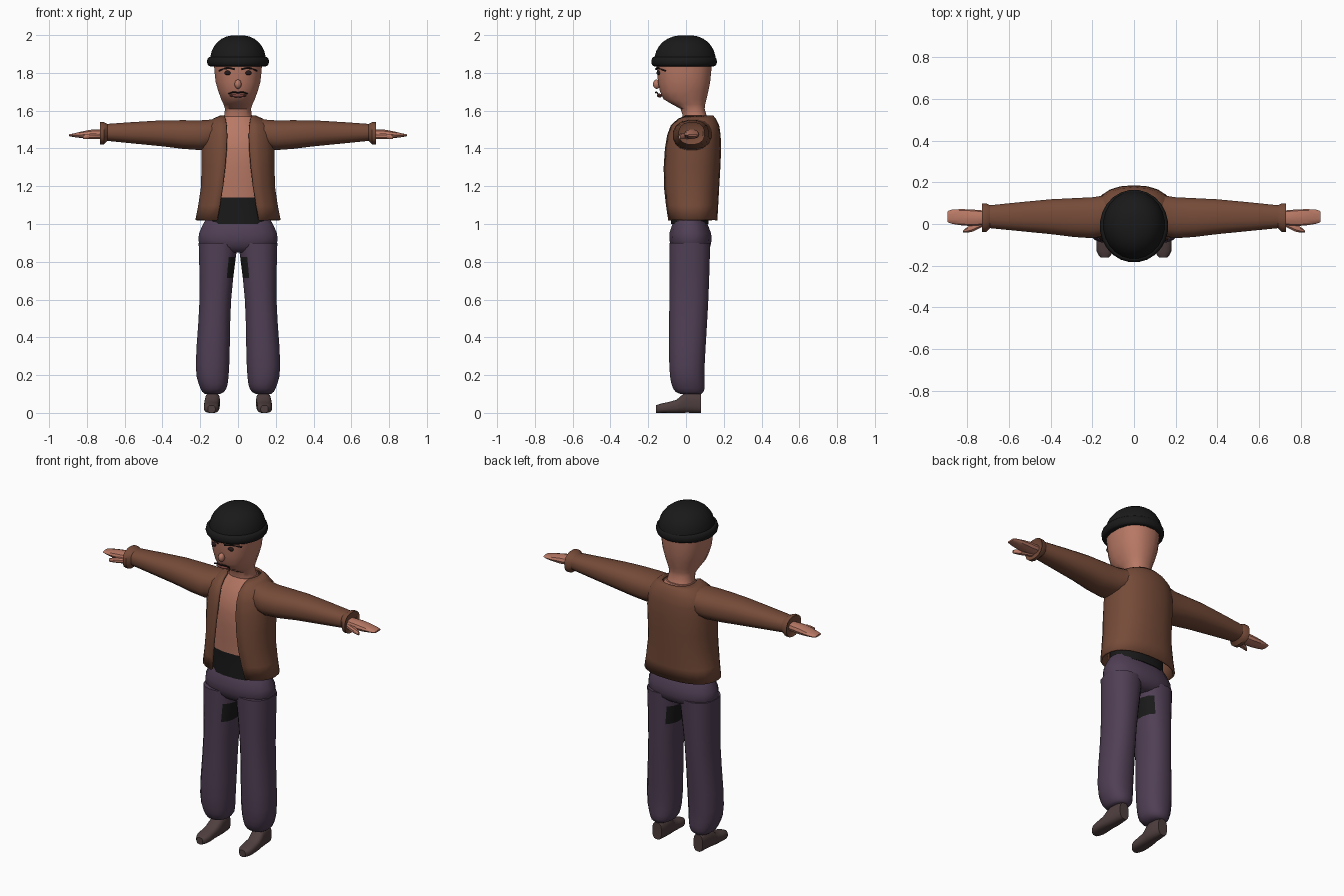
import bpy, bmesh
from math import sin, cos, pi, asin, sqrt, radians

cube = bpy.data.objects.get("Cube")
if cube:
    bpy.data.objects.remove(cube, do_unlink=True)


def material(name, red, green, blue):
    m = bpy.data.materials.new(name)
    m.use_nodes = True
    m.diffuse_color = (red, green, blue, 1)
    m.node_tree.nodes["Principled BSDF"].inputs["Base Color"].default_value = m.diffuse_color
    return m


SKIN = material("skin", .48, .19, .13)
JACKET = material("brown_jacket", .18, .07, .04)
PANTS = material("plum_cloth", .08, .05, .09)
BLACK = material("black_knit", .01, .01, .01)
SHOE = material("dark_leather", .08, .05, .05)
HAIR = material("dark_hair", .02, .01, .01)
LIP = material("lips", .2, .06, .05)


# Cross-sections: position along the part, then centre and half size both ways
def standing(z, half, front, back, x=0, gap=0):
    return z, x, half, (front + back) / 2, (back - front) / 2, gap


def reaching(x, front, back, bottom, top):
    return x, (front + back) / 2, (back - front) / 2, (bottom + top) / 2, (top - bottom) / 2, 0


def pointing(y, x, half, top):
    return y, x, half, top / 2, top / 2, 0


PLACE = {standing: lambda t, a, b: (a, b, t),
         reaching: lambda t, a, b: (t, a, b),
         pointing: lambda t, a, b: (a, t, b)}


def smooth_between(keys, steps):
    """Fill in a smooth run of sections between the key sections."""
    padded = [keys[0], *keys, keys[-1]]
    result = []
    for before, start, end, after in zip(padded, padded[1:], padded[2:], padded[3:]):
        for step in range(steps):
            u = step / steps
            result.append([
                p + u / 2 * (q - o + u * (2 * o - 5 * p + 4 * q - r + u * (3 * (p - q) + r - o)))
                for o, p, q, r in zip(before, start, end, after)])
    return result + [keys[-1]]


def finish(obj, materials, mirror=False):
    for m in materials:
        obj.data.materials.append(m)
    if mirror:
        obj.modifiers.new("mirror", "MIRROR")
    bpy.ops.object.select_all(action="DESELECT")
    obj.select_set(True)
    bpy.context.view_layer.objects.active = obj
    bpy.ops.object.shade_smooth_by_angle(angle=radians(40))
    return obj


def add_object(name, bm, materials, mirror):
    mesh = bpy.data.meshes.new(name)
    bm.to_mesh(mesh)
    bm.free()
    obj = bpy.data.objects.new(name, mesh)
    bpy.context.collection.objects.link(obj)
    return finish(obj, materials, mirror)


def loft(name, kind, keys, materials, sides=16, steps=2, power=.85, mirror=False, rule=None):
    """Skin over sections; sections with a gap stay open at the front."""
    bm = bmesh.new()
    is_open = keys[0][-1] > 0
    loops = []
    for t, a, half_a, b, half_b, gap in smooth_between(keys, steps):
        start = asin((gap / half_a) ** (1 / power)) if is_open else pi / sides
        span = 2 * (pi - start) if is_open else 2 * pi
        loop = []
        for i in range(sides + is_open):
            angle = start + span * i / sides - pi / 2
            c, s = (abs(v) ** power * (1 if v > 0 else -1) for v in (cos(angle), sin(angle)))
            loop.append(bm.verts.new(PLACE[kind](t, a + half_a * c, b + half_b * s)))
        loops.append(loop)
    for low, high in zip(loops, loops[1:]):
        for i in range(sides):
            j = (i + 1) % len(low)
            bm.faces.new((low[i], low[j], high[j], high[i]))
    if not is_open:
        bm.faces.new(loops[0])
        bm.faces.new(loops[-1])
    bmesh.ops.recalc_face_normals(bm, faces=bm.faces)
    if rule:
        for face in bm.faces:
            face.material_index = rule(face.calc_center_median(), face.normal)
    return add_object(name, bm, materials, mirror)


def ball(name, centre, radii, mat, mirror=False):
    bm = bmesh.new()
    bmesh.ops.create_uvsphere(bm, u_segments=12, v_segments=8, radius=1)
    for v in bm.verts:
        v.co = [c * r + m for c, r, m in zip(v.co, radii, centre)]
    add_object(name, bm, [mat], mirror)


# Head and neck
loft("head", standing, [
    standing(z=1.55, half=.08, front=-.02, back=.12),
    standing(z=1.61, half=.07, front=-.03, back=.1),
    standing(z=1.66, half=.09, front=-.12, back=.11),
    standing(z=1.75, half=.12, front=-.15, back=.13),
    standing(z=1.86, half=.13, front=-.16, back=.14)], [SKIN])

# Knitted cap: a dome with a rolled rim
dome, rim = [], []
for i in range(8):
    rise, roll = radians(12 * i), pi * i / 7 - pi / 2
    r = cos(rise) ** .8
    dome.append(standing(1.86 + .14 * sin(rise), .15 * r, -.17 * r, .16 * r))
    r = .15 + .015 * cos(roll)
    rim.append(standing(1.86 + .025 * sin(roll), r, -.02 - r, r))
loft("cap", standing, dome, [BLACK], sides=24, steps=1, power=1)
loft("cap_rim", standing, rim, [BLACK], sides=24, steps=1, power=1)


# Face, laid on the front of the head
def face_y(x):
    return -.01 - .15 * sqrt(1 - (x / .13) ** 2)


def hair_strip(name, half_gap, width, z, arch, radius):
    curve = bpy.data.curves.new(name, "CURVE")
    curve.dimensions = "3D"
    curve.bevel_depth = radius
    curve.bevel_resolution = 1
    curve.use_fill_caps = True
    line = curve.splines.new("POLY")
    line.points.add(4)
    for i, point in enumerate(line.points):
        x = half_gap + width * i / 4
        point.co = (x, face_y(x), z + arch * sin(pi * i / 4) - arch * i / 4, 1)
    obj = bpy.data.objects.new(name, curve)
    bpy.context.collection.objects.link(obj)
    bpy.ops.object.select_all(action="DESELECT")
    obj.select_set(True)
    bpy.context.view_layer.objects.active = obj
    bpy.ops.object.convert(target="MESH")
    bpy.context.object.data.materials.clear()
    finish(bpy.context.object, [HAIR], mirror=True)


hair_strip("eyebrows", half_gap=.02, width=.08, z=1.82, arch=.01, radius=.006)
hair_strip("moustache", half_gap=0, width=.05, z=1.695, arch=.006, radius=.004)
ball("eyes", (.055, face_y(.055), 1.8), (.017, .01, .012), HAIR, mirror=True)
ball("mouth", (0, -.14, 1.68), (.045, .015, .01), LIP)
ball("nose", (0, -.155, 1.74), (.018, .02, .025), SKIN)

# Bare torso with a black waistband
loft("torso", standing, [
    standing(z=1, half=.16, front=-.08, back=.12),
    standing(z=1.14, half=.16, front=-.08, back=.12),
    standing(z=1.3, half=.16, front=-.09, back=.14),
    standing(z=1.45, half=.17, front=-.08, back=.14),
    standing(z=1.57, half=.08, front=-.02, back=.12)], [SKIN, BLACK],
    rule=lambda centre, normal: int(centre.z < 1.14))

# Open jacket
jacket = loft("jacket", standing, [
    standing(z=1.02, half=.22, front=-.1, back=.16, gap=.11),
    standing(z=1.2, half=.19, front=-.12, back=.17, gap=.08),
    standing(z=1.4, half=.19, front=-.11, back=.18, gap=.06),
    standing(z=1.52, half=.17, front=-.08, back=.17, gap=.06),
    standing(z=1.57, half=.09, front=-.02, back=.14, gap=.07)], [JACKET], sides=20)
shell = jacket.modifiers.new("thickness", "SOLIDIFY")
shell.thickness = .012
shell.offset = 0

# Sleeves and flared cuffs that turn inward
loft("sleeves", reaching, [
    reaching(x=.08, front=-.04, back=.15, bottom=1.42, top=1.56),
    reaching(x=.2, front=-.07, back=.13, bottom=1.39, top=1.55),
    reaching(x=.4, front=-.05, back=.12, bottom=1.41, top=1.55),
    reaching(x=.7, front=-.02, back=.09, bottom=1.44, top=1.53)], [JACKET], mirror=True)
loft("cuffs", reaching, [
    reaching(x=.69, front=-.02, back=.09, bottom=1.44, top=1.53),
    reaching(x=.71, front=-.04, back=.1, bottom=1.42, top=1.54),
    reaching(x=.73, front=-.04, back=.1, bottom=1.42, top=1.54),
    reaching(x=.72, front=-.02, back=.09, bottom=1.44, top=1.52)],
    [JACKET], steps=1, mirror=True)

# Hands
loft("hands", reaching, [
    reaching(x=.68, front=0, back=.06, bottom=1.46, top=1.5),
    reaching(x=.78, front=-.01, back=.07, bottom=1.45, top=1.5),
    reaching(x=.87, front=0, back=.07, bottom=1.46, top=1.48),
    reaching(x=.895, front=.01, back=.06, bottom=1.465, top=1.475)],
    [SKIN], sides=10, mirror=True)
loft("thumbs", reaching, [
    reaching(x=.72, front=-.01, back=.02, bottom=1.45, top=1.48),
    reaching(x=.78, front=-.04, back=0, bottom=1.45, top=1.48),
    reaching(x=.82, front=-.04, back=-.03, bottom=1.45, top=1.47)],
    [SKIN], sides=8, mirror=True)

# Trousers: hips, then legs with dark inner thigh patches
loft("trouser_hips", standing, [
    standing(z=.85, half=.1, front=-.05, back=.09),
    standing(z=.88, half=.2, front=-.08, back=.13),
    standing(z=.95, half=.21, front=-.09, back=.135),
    standing(z=1.03, half=.17, front=-.06, back=.1)], [PANTS])
loft("trouser_legs", standing, [
    standing(z=.1, x=.135, half=.04, front=-.03, back=.08),
    standing(z=.13, x=.13, half=.07, front=-.07, back=.1),
    standing(z=.25, x=.135, half=.09, front=-.09, back=.1),
    standing(z=.6, x=.12, half=.085, front=-.09, back=.12),
    standing(z=.9, x=.105, half=.105, front=-.09, back=.13)],
    [PANTS, BLACK], steps=3, mirror=True,
    rule=lambda centre, normal: int(.7 < centre.z < .8 and normal.x < -.6))

# Shoes
loft("shoes", pointing, [
    pointing(y=-.16, x=.14, half=.02, top=.04),
    pointing(y=-.13, x=.14, half=.04, top=.05),
    pointing(y=-.05, x=.14, half=.04, top=.07),
    pointing(y=0, x=.135, half=.04, top=.11),
    pointing(y=.08, x=.135, half=.03, top=.1)], [SHOE], power=.7, mirror=True)
